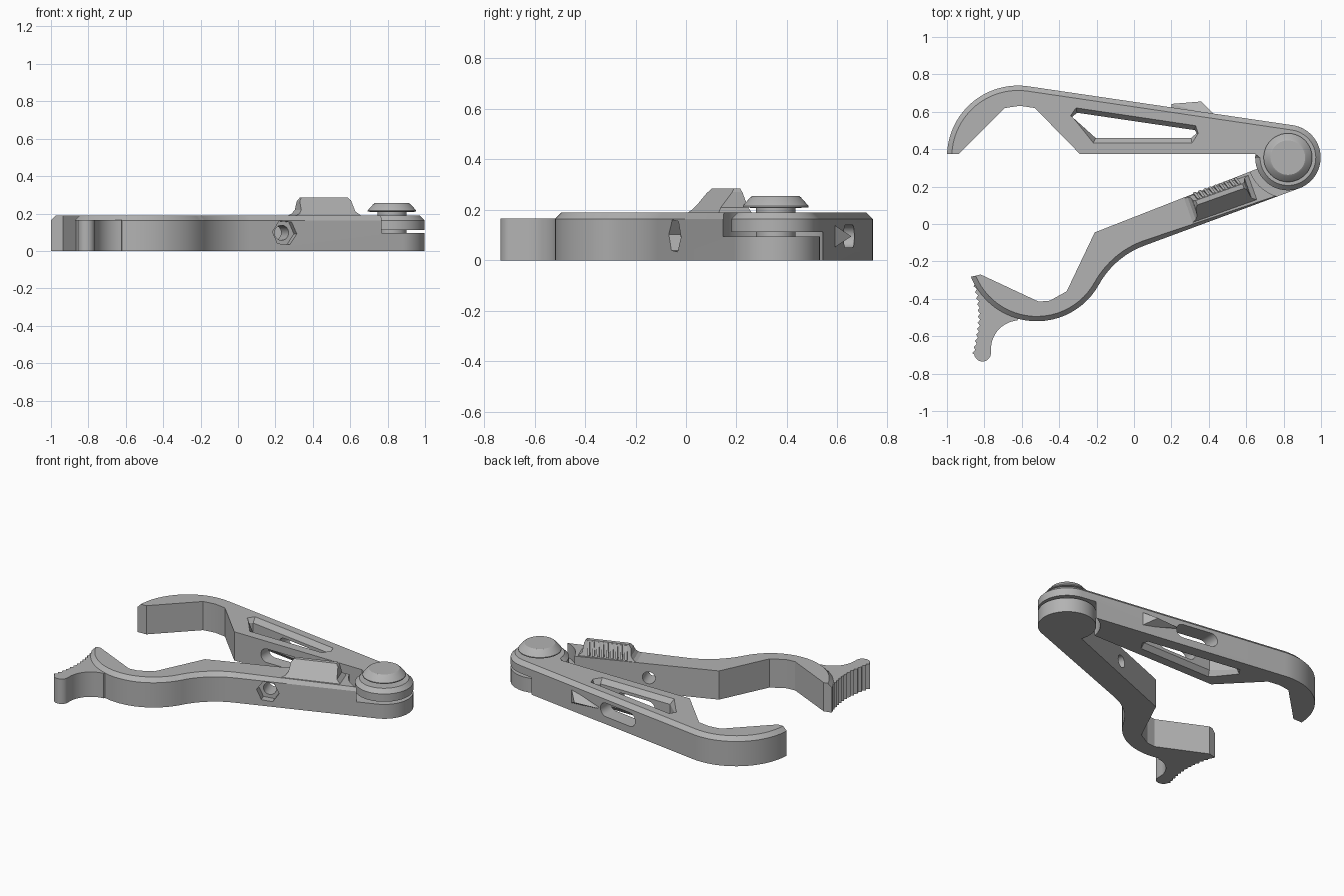
import bpy, bmesh
from math import sin, cos, pi, radians
from mathutils import Matrix, Vector

if "Cube" in bpy.data.objects:
    bpy.data.objects.remove(bpy.data.objects["Cube"])

grey = bpy.data.materials.new("plain grey")
grey.use_nodes = True
GREY = (0.45, 0.45, 0.45, 1)
grey.diffuse_color = GREY
grey.node_tree.nodes["Principled BSDF"].inputs["Base Color"].default_value = GREY

TOP = 0.19            # height of both arms
HUB = (0.823, 0.355)  # pivot centre
HUB_R = 0.175


def arc(c, r, a0, a1, n=24):
    """Points on an arc, angles in degrees."""
    angles = [radians(a0 + (a1 - a0) * i / n) for i in range(n + 1)]
    return [(c[0] + r * cos(a), c[1] + r * sin(a)) for a in angles]


def circle(c, r, n=48):
    return arc(c, r, 0, 360, n)[:-1]


def loft(name, rings, matrix=Matrix(), chamfer=0):
    """Solid through stacked (points, z) rings; chamfers the first top edges."""
    bm = bmesh.new()
    loops = [[bm.verts.new((x, y, z)) for x, y in pts] for pts, z in rings]
    bm.faces.new(loops[0])
    bm.faces.new(loops[-1])
    for a, b in zip(loops, loops[1:]):
        for i in range(len(a)):
            j = (i + 1) % len(a)
            bm.faces.new((a[i], a[j], b[j], b[i]))
    bmesh.ops.recalc_face_normals(bm, faces=bm.faces)
    if chamfer:
        top = loops[-1]
        edges = [bm.edges.get((top[i], top[i + 1])) for i in range(chamfer)]
        bmesh.ops.bevel(bm, geom=edges, offset=0.026, segments=1, affect='EDGES')
    bm.transform(matrix)
    mesh = bpy.data.meshes.new(name)
    bm.to_mesh(mesh)
    bm.free()
    mesh.materials.append(grey)
    obj = bpy.data.objects.new(name, mesh)
    bpy.context.collection.objects.link(obj)
    return obj


def prism(name, pts, z0, z1, matrix=Matrix(), chamfer=0):
    return loft(name, [(pts, z0), (pts, z1)], matrix, chamfer)


def activate(obj):
    bpy.ops.object.select_all(action='DESELECT')
    obj.select_set(True)
    bpy.context.view_layer.objects.active = obj


def cut(obj, cutter):
    cutter.hide_render = True
    mod = obj.modifiers.new("cut", 'BOOLEAN')
    mod.object = cutter
    mod.solver = 'EXACT'
    activate(obj)
    bpy.ops.object.modifier_apply(modifier=mod.name)
    bpy.data.objects.remove(cutter)


SIDEWAYS = Matrix.Rotation(-pi / 2, 4, 'X')  # turns local z into +y

# Upper arm: hooked jaw, straight back, pivot disc
outer = arc((-0.62, 0.36), 0.38, 178, 81.6) + arc(HUB, HUB_R, 81.6, -186, 40)
inner = [(-0.29, 0.375), (-0.53, 0.62), (-0.61, 0.632), (-0.69, 0.62), (-0.935, 0.375)]
upper_arm = prism("upper_arm", outer + inner, 0, TOP, chamfer=len(outer) - 1)
cut(upper_arm, prism("hub_clearance", circle(HUB, 0.2), -0.1, 0.113))

# Window with flared rims, and a rounded slot crossing it
rim = [(-0.34, 0.58), (-0.31, 0.625), (0.33, 0.53), (0.345, 0.485), (0.31, 0.43), (-0.22, 0.43)]
throat = [(-0.33, 0.572), (-0.305, 0.595), (0.325, 0.502), (0.335, 0.485), (0.305, 0.46), (-0.205, 0.46)]
cut(upper_arm, loft("window", [(rim, -0.005), (throat, 0.03), (throat, 0.16), (rim, 0.195)]))
slot = arc((0.145, 0), 0.045, -90, 90, 12) + arc((-0.05, 0), 0.045, 90, 270, 12)
cut(upper_arm, prism("slot", slot, 0.3, 0.8, Matrix.Translation((0, 0, 0.095)) @ SIDEWAYS))

# Pointed catch on the outer wall
bm = bmesh.new()
for co in [(0.44, 0.575, 0.042), (0.44, 0.575, 0.148), (0.36, 0.655, 0.095),
           (0.2, 0.642, 0.095), (0.2, 0.59, 0.095)]:
    bm.verts.new(co)
bmesh.ops.convex_hull(bm, input=bm.verts)
mesh = bpy.data.meshes.new("pointed_catch")
bm.to_mesh(mesh)
bm.free()
mesh.materials.append(grey)
bpy.context.collection.objects.link(bpy.data.objects.new("pointed_catch", mesh))

# Lower arm: curved jaw, reverse bend, straight shank, pivot disc
outer = arc((-0.52, -0.14), 0.38, 202, 331) + arc((0.215, -0.547), 0.46, 151, 109.6, 16)
inner = [(-0.21, -0.045), (-0.36, -0.36), (-0.45, -0.41), (-0.51, -0.415), (-0.82, -0.27)]
lower_arm = prism("lower_arm", outer + arc(HUB, HUB_R, -70.4, 200, 40) + inner,
                  0, TOP, chamfer=len(outer))
cut(lower_arm, prism("hub_clearance", circle(HUB, 0.215), 0.095, 0.4))

# Nut pocket and bolt hole across the shank
TILT = Matrix.Rotation(radians(19.6), 4, 'Z')
bolt = Matrix.Translation((0.25, -0.046, 0.097)) @ TILT @ SIDEWAYS
cut(lower_arm, prism("nut_pocket", arc((0, 0), 0.07, 5, 365, 6)[:-1], -0.1, 0.05, bolt))
cut(lower_arm, prism("bolt_hole", circle((0, 0), 0.04, 24), -0.1, 0.4, bolt))

# Finger tail with a toothed edge
N = 24
teeth = [(-0.865 + 0.03 * sin(pi * i / N) + 0.013 * (i % 2), -0.3 - 0.39 * i / N)
         for i in range(N + 1)]
tail = teeth + arc((-0.81, -0.69), 0.045, 190, 350, 12) + \
    arc((-0.61, -0.67), 0.155, 175, 95, 12) + [(-0.6, -0.47), (-0.8, -0.35)]
prism("finger_tail", tail, 0, 0.165)


# Thumb pad: profile along the shank, leaning inwards as it rises
def pad_piece(name, pts, s0, s1):
    obj = prism(name, pts, s0, s1, Matrix(((1, 0, 0, 0), (0, 0, 1, 0), (0, 1, 0, 0), (0, 0, 0, 1))))
    place = Matrix.Translation((0.06, -0.114, 0)) @ TILT
    for v in obj.data.vertices:
        t = (v.co.z - TOP) / 0.095
        front, back = 0.03 + 0.08 * t, 0.168 - 0.033 * t
        v.co = place @ Vector((v.co.x, front + (back - front) * v.co.y, v.co.z))
    bm = bmesh.new()
    bm.from_mesh(obj.data)
    bmesh.ops.recalc_face_normals(bm, faces=bm.faces)
    bm.to_mesh(obj.data)
    bm.free()


pad_piece("thumb_pad", [(0.27, 0.185), (0.3, 0.2), (0.315, 0.22), (0.32, 0.265), (0.335, 0.285),
                        (0.6, 0.285), (0.612, 0.27), (0.62, 0.21), (0.65, 0.185)], 0, 1)
for i in range(9):
    u = 0.335 + 0.029 * i
    pad_piece("pad_ridge", [(u, 0.2), (u + 0.014, 0.2), (u + 0.026, 0.28), (u + 0.012, 0.28)], 0.5, 1.12)

# Pivot pin and flared knob
knob = [(0.078, 0.08), (0.078, 0.207), (0.13, 0.21), (0.13, 0.216), (0.1, 0.25), (0.092, 0.255)]
loft("pivot_knob", [(circle(HUB, r), z) for r, z in knob])

# Smooth the curved walls, keep the edges sharp
for obj in list(bpy.context.collection.objects):
    if obj.type == 'MESH' and grey.name in obj.data.materials:
        activate(obj)
        bpy.ops.object.shade_smooth_by_angle(angle=radians(20))
